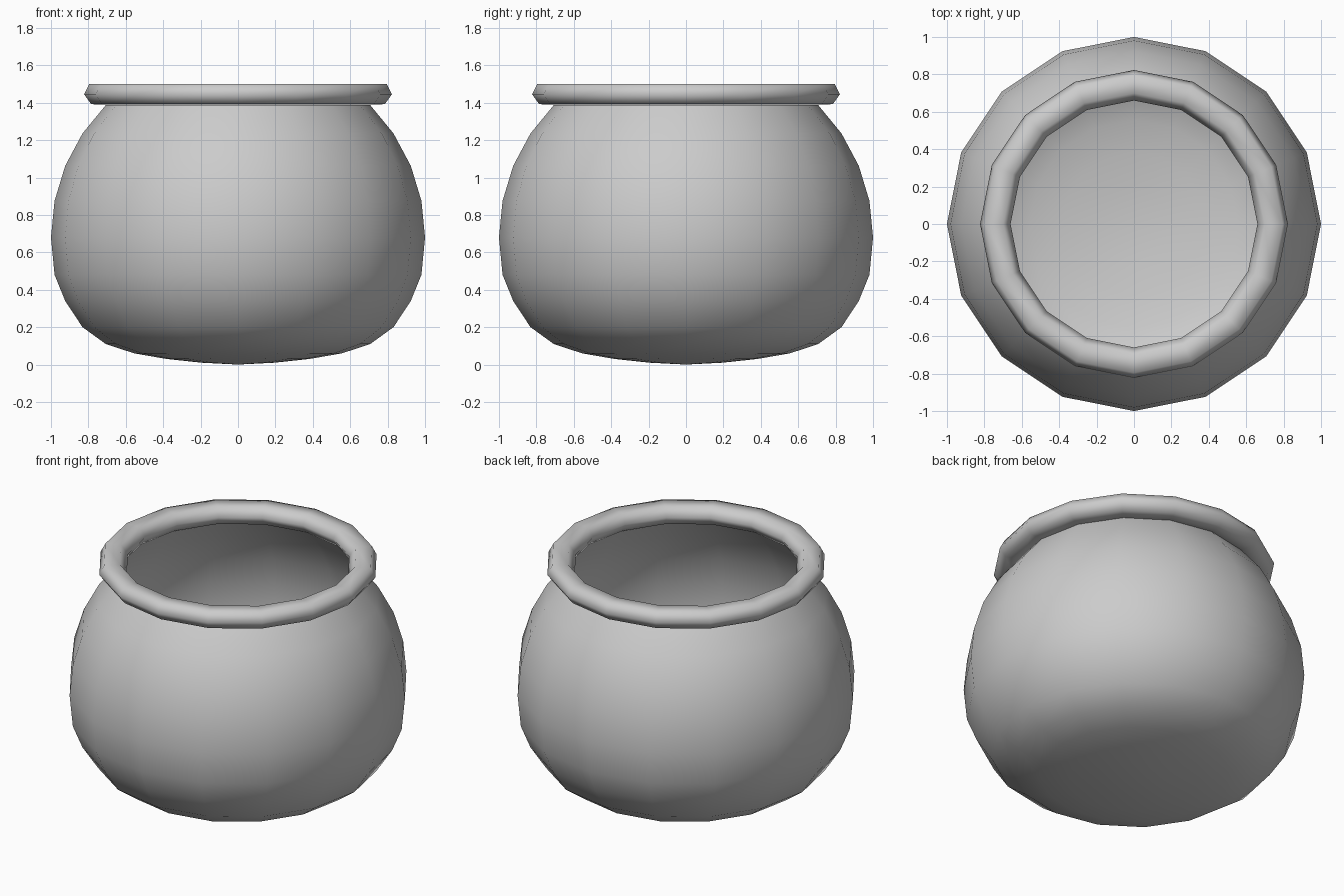
import bpy, bmesh
from math import sin, cos, pi

if "Cube" in bpy.data.objects:
    bpy.data.objects.remove(bpy.data.objects["Cube"])

SIDES = 16

def lathe(name, profile, closed=False):
    """Revolve (radius, z) points around z; radius 0 becomes a single pole."""
    bm = bmesh.new()
    rings = []
    for r, z in profile:
        if r == 0:
            rings.append([bm.verts.new((0, 0, z))] * SIDES)
        else:
            rings.append([bm.verts.new((r * cos(2 * pi * i / SIDES), r * sin(2 * pi * i / SIDES), z))
                          for i in range(SIDES)])
    pairs = list(zip(rings, rings[1:]))
    if closed:
        pairs.append((rings[-1], rings[0]))
    for a, b in pairs:
        for i in range(SIDES):
            j = (i + 1) % SIDES
            quad = list(dict.fromkeys((a[i], a[j], b[j], b[i])))
            bm.faces.new(quad).smooth = True
    mesh = bpy.data.meshes.new(name)
    bm.to_mesh(mesh)
    bm.free()
    obj = bpy.data.objects.new(name, mesh)
    bpy.context.collection.objects.link(obj)
    return obj

# Open bowl: flattened lower half, spherical upper half cut at 45 degrees
CENTRE = 0.68
lower_z = [0.0, 0.01, 0.03, 0.06, 0.11, 0.20, 0.34, 0.48]
step = pi / 16
body = [(sin(k * step), z) for k, z in enumerate(lower_z)]
body += [(cos(k * step), CENTRE + sin(k * step)) for k in range(5)]
lathe("pot_body", body)

# Thick rounded rim around the mouth
rim = [(0.69, 1.39), (0.785, 1.392), (0.823, 1.445), (0.795, 1.50), (0.70, 1.50), (0.66, 1.445)]
lathe("pot_rim", rim, closed=True)
